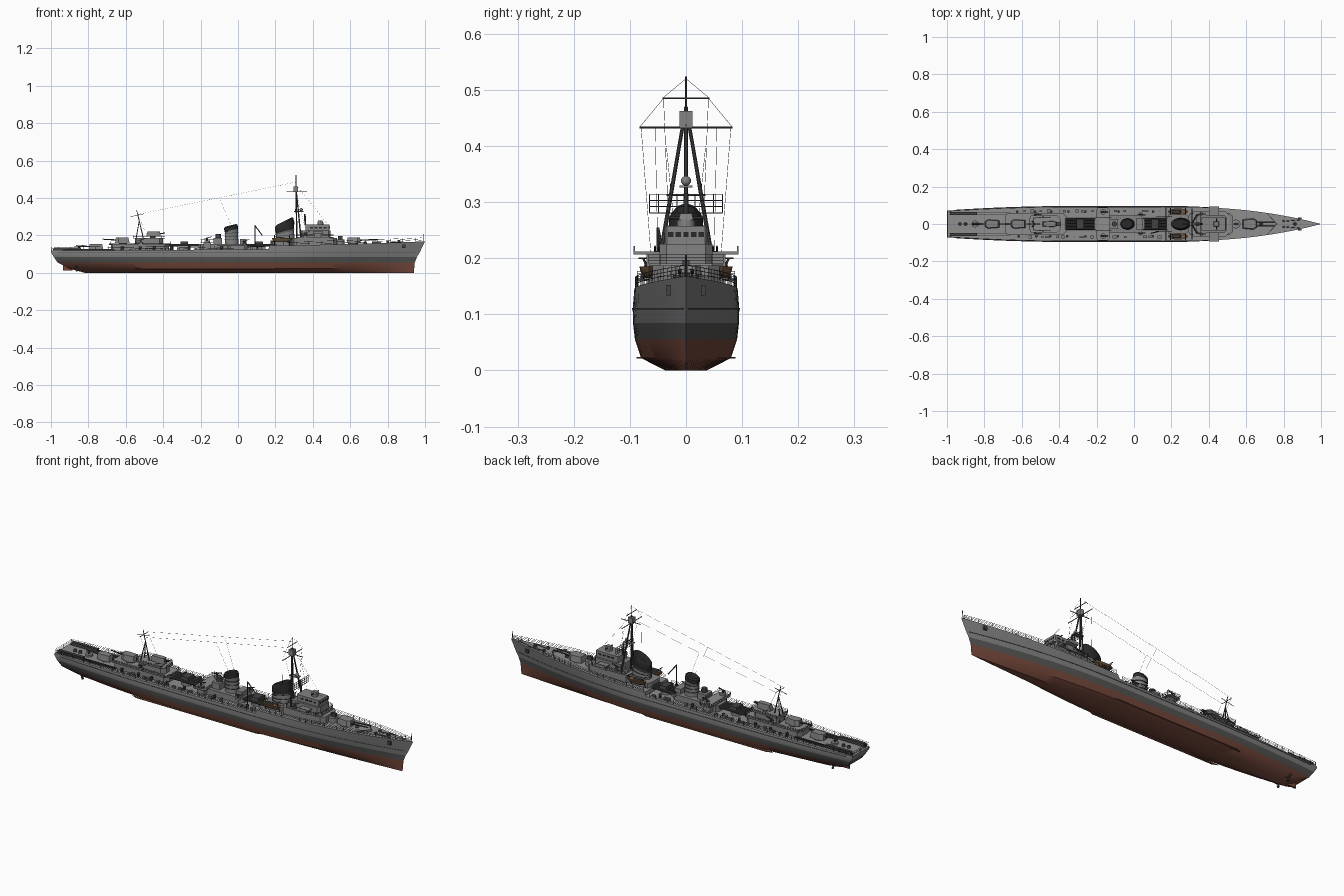
import bpy, math, random
from mathutils import Vector

if "Cube" in bpy.data.objects:
    bpy.data.objects.remove(bpy.data.objects["Cube"])
random.seed(4)

def material(name, c):
    m = bpy.data.materials.new(name)
    m.diffuse_color = (*c, 1)
    m.use_nodes = True
    m.node_tree.nodes["Principled BSDF"].inputs["Base Color"].default_value = m.diffuse_color
    return m
HULL = material("hull grey", (.20, .20, .20))
BOOT = material("boot topping grey", (.085, .085, .083))
RED = material("underwater red", (.17, .062, .042))
DECK = material("deck grey", (.27, .27, .27))
HOUSE = material("superstructure grey", (.23, .23, .23))
DARK = material("dark fittings", (.055, .055, .055))
BLACK = material("funnel black", (.022, .022, .022))
WOOD = material("boat brown", (.17, .10, .05))

def make(name, verts, faces, mats, idx=None, smooth=False):
    me = bpy.data.meshes.new(name)
    me.from_pydata([tuple(v) for v in verts], [], faces)
    for m in mats:
        me.materials.append(m)
    for i, p in enumerate(me.polygons):
        p.material_index = idx[i] if idx else 0
        p.use_smooth = smooth
    if smooth:
        me.set_sharp_from_angle(angle=math.radians(35))
    ob = bpy.data.objects.new(name, me)
    bpy.context.scene.collection.objects.link(ob)
    return ob

def prism(name, outline, z0, z1, mat, top=1.0):
    n = len(outline)
    cx = sum(p[0] for p in outline) / n
    cy = sum(p[1] for p in outline) / n
    v = [(x, y, z0) for x, y in outline] + [(cx+(x-cx)*top, cy+(y-cy)*top, z1) for x, y in outline]
    f = [(i, (i+1) % n, n+(i+1) % n, n+i) for i in range(n)]
    return make(name, v, f + [tuple(range(n))[::-1], tuple(range(n, 2*n))], [mat])

def box(name, x0, x1, hw, z0, z1, mat, y=0, top=1.0):
    return prism(name, [(x0, y-hw), (x1, y-hw), (x1, y+hw), (x0, y+hw)], z0, z1, mat, top)

def house(name, x0, x1, w, z0, z1, mat=HOUSE, c=.02):
    h = w - c
    o = [(x0+c*.5, -w), (x1-c, -w), (x1, -h), (x1, h), (x1-c, w), (x0+c*.5, w), (x0, h), (x0, -h)]
    prism(name, o, z0, z1, mat)
    return [(x, y, z1) for x, y in o]

def loft(name, rings, mats, n=20, dark_from=99):
    # stacked ellipses: (centre x, centre y, z, rx, ry, tilt)
    v, f, idx = [], [], []
    for cx, cy, z, rx, ry, t in rings:
        for k in range(n):
            a = 2*math.pi*k/n
            v.append((cx+rx*math.cos(a), cy+ry*math.sin(a), z+t*rx*math.cos(a)))
    for j in range(len(rings)-1):
        for k in range(n):
            f.append((j*n+k, j*n+(k+1) % n, j*n+n+(k+1) % n, j*n+n+k))
            idx.append(1 if j >= dark_from else 0)
    f += [tuple(range(n))[::-1], tuple(range(len(v)-n, len(v)))]
    idx += [0, len(mats)-1]
    return make(name, v, f, mats, idx, True)

def drum(name, x, y, r, z0, z1, mat, r2=None):
    return loft(name, [(x, y, z0, r, r, 0), (x, y, z1, r2 or r, r2 or r, 0)], [mat], 14)

def rods(name, segs, r, mat, n=4, taper=1.0):
    v, f = [], []
    for p, q in segs:
        p, q = Vector(p), Vector(q)
        d = (q-p).normalized()
        a = d.cross(Vector((0, 1, 0)) if abs(d.y) < .9 else Vector((1, 0, 0))).normalized()
        b, s = d.cross(a), len(v)
        for c, rr in ((p, r), (q, r*taper)):
            v += [c + (a*math.cos(t) + b*math.sin(t))*rr for t in (2*math.pi*(k+.5)/n for k in range(n))]
        f += [(s+k, s+(k+1) % n, s+n+(k+1) % n, s+n+k) for k in range(n)]
        f += [tuple(range(s, s+n))[::-1], tuple(range(s+n, s+2*n))]
    return make(name, v, f, [mat], None, n > 6)

def rail(pts, h, closed=True):
    pts = [Vector(p) for p in pts]
    up, out = Vector((0, 0, 1)), [(p, p+Vector((0, 0, h))) for p in pts]
    for p, q in zip(pts, pts[1:] + pts[:1] if closed else pts[1:]):
        out += [(p+up*h*t, q+up*h*t) for t in (.35, .67, 1)]
    return out

# Hull: levels of z, stern x, stem x, half beam, stern fullness, bow exponent
LEV = [(0, -.82, .94, 0, 0, 1.5), (0, -.82, .94, .037, .1, 1.3), (.022, -.90, .942, .08, .35, 1.4),
       (.055, -.965, .945, .091, .64, 1.6), (.085, -.985, .957, .0945, .72, 1.8),
       (.11, -1, .972, .095, .75, 2.0), (None, -1, 1, .092, .75, 2.3)]
def deck_z(x):
    return .146 + .022*((x-.17)/.83)**1.5 if x > .17 else .118 + .007*(x+1)
def hull_pt(l, X):
    z, xs, xe, w, aft, p = LEV[l]
    s = 1 - ((X-.2)/.8)**p if X > .2 else 1 - (1-aft)*((-.3-X)/.7)**2 if X < -.3 else 1
    return Vector((xs+(xe-xs)*(X+1)/2, w*s, deck_z(X) if z is None else z))
XS = sorted([-1+i/30 for i in range(61)] + [.1695, .1705, .985])
verts, faces, idx, n = [], [], [], len(LEV)
for X in XS:
    for l in range(n):
        p = hull_pt(l, X)
        verts += [p, Vector((p.x, -p.y, p.z))]
def vid(i, l, s):
    return (i*n+l)*2+s
MI = [0, 0, 0, 1, 2, 2]
for i in range(len(XS)-1):
    for l in range(n-1):
        q = (vid(i, l, 0), vid(i, l+1, 0), vid(i+1, l+1, 0), vid(i+1, l, 0))
        faces += [q, tuple(k+1 for k in q[::-1])]
        idx += [MI[l]]*2
    faces.append((vid(i, n-1, 0), vid(i, n-1, 1), vid(i+1, n-1, 1), vid(i+1, n-1, 0)))
    idx.append(3)
for l in range(1, n-1):
    faces.append((vid(0, l, 0), vid(0, l, 1), vid(0, l+1, 1), vid(0, l+1, 0)))
    idx.append(MI[l])
make("hull", verts, faces, [RED, BOOT, HULL, DECK], idx, True)

# Deck edge rails, side strake, bilge keels, stern gear
def flip(p, s):
    return Vector((p[0], p[1]*s, p[2]))
rails, strake, gear, bars = [], [], [], []
RX = [-.995+.0335*i for i in range(60)]
for s in (1, -1):
    for part in ([x for x in RX if x < .165], [x for x in RX if x > .175]):
        rails += rail([flip(hull_pt(6, x)*1, s) - Vector((0, s*.002, 0)) for x in part], .02, False)
    line = [flip(hull_pt(5, x), s) for x in RX[1:]]
    strake += list(zip(line, line[1:]))
    prism("bilge_keel", [(-.55, s*.076), (.2, s*.076), (.17, s*.088), (-.52, s*.088)], .021, .024, RED)
    gear.append(((-.55, s*.03, .014), (-.865, s*.035, .026)))
    gear.append(((-.82, s*.035, .025), (-.82, s*.03, .05)))
    for k in range(3):
        a = 2*math.pi*k/3 + .5
        box_c = (-.868, s*.035, .026)
        bars.append((box_c, (-.862, s*.035+.019*math.cos(a), .026+.019*math.sin(a))))
    for dy in (.05, .06):
        box("mine_rail", -.99, -.66, .002, .118, .126, DARK, y=s*dy)
    box("depth_charge_rack", -.985, -.84, .008, .119, .135, DARK, y=s*.056)
    box("anchor", .878, .895, .004, .134, .152, DARK, y=s*.031)
rails += rail([(-.996, -.067, .118), (-.996, 0, .118), (-.996, .067, .118)], .02, False)
rods("deck_rails", rails, .0007, DARK)
rods("side_strake", strake, .0022, BOOT)
rods("propeller_shafts", gear, .0045, RED, 8)
rods("propeller_blades", bars, .004, DARK, 4, 1.6)
box("rudder", -.935, -.885, .004, .012, .06, RED)

# Bridge tower, stepped from the forecastle deck upward
plat = []
house("bridge_base", .29, .53, .06, .14, .187)
plat += rail(house("bridge_deck", .31, .51, .066, .187, .191, DECK), .015)
house("bridge_middle", .335, .495, .047, .19, .225, HOUSE, .012)
box("bridge_wings", .40, .455, .094, .207, .212, HOUSE)
for s in (1, -1):
    box("wing_screen", .40, .455, .0015, .212, .222, HOUSE, y=s*.0925)
    box("wing_support", .41, .445, .012, .185, .207, HOUSE, y=s*.058)
    for k in range(4):
        box("side_window", .385+k*.024, .401+k*.024, .001, .238, .246, BLACK, y=s*.0375)
house("wheelhouse", .36, .49, .0375, .225, .257, HOUSE, .004)
for k in range(5):
    box("front_window", .4895, .491, .0048, .238, .247, BLACK, y=(k-2)*.0135)
drum("director_base", .44, 0, .016, .257, .268, HOUSE)
box("director", .425, .455, .013, .268, .28, HOUSE, top=.8)
rods("rangefinder", [((.44, -.03, .272), (.44, .03, .272))], .003, DARK, 8)
drum("forward_light_gun_stand", .545, 0, .024, .15, .178, HOUSE)
box("light_gun", .535, .56, .006, .178, .197, DARK)

# Main guns: forward twin turret and aft single mounts
def gun(x, z, d, w, ys, length=.1):
    drum("gun_base", x, 0, w*.9, z, z+.007, DARK)
    o = [(x-d*.035, -w*.8), (x+d*.025, -w), (x+d*.042, -w*.6), (x+d*.042, w*.6), (x+d*.025, w), (x-d*.035, w*.8)]
    prism("gun_shield", o[::d], z+.007, z+.036, HOUSE, .86)
    rods("gun_barrels", [((x+d*.03, y, z+.022), (x+d*(.035+length), y, z+.027)) for y in ys], .0038, DARK, 8, .7)
gun(.615, .152, 1, .03, (-.011, .011))
house("aft_deckhouse", -.68, -.37, .05, .115, .15)
plat += rail(house("aft_house_deck", -.69, -.36, .056, .15, .153, DECK), .014)
gun(-.755, .118, -1, .024, (0,), .075)
gun(-.615, .153, -1, .025, (0,), .075)
house("aft_control_house", -.55, -.40, .034, .153, .183)
plat += rail(house("aft_control_deck", -.56, -.39, .045, .183, .186, DECK), .014)
gun(-.455, .186, 1, .016, (-.005, .005), .03)

# Light anti-aircraft mounts
def flak(x, y, z, r=.015):
    drum("flak_stand", x, y, r, z, z+.01, HOUSE)
    drum("flak_pedestal", x, y, .005, z+.01, z+.022, DARK)
    rods("flak_barrels", [((x-.015, y+a, z+.02), (x+.025, y+a, z+.03)) for a in (-.003, .003)], .0016, DARK, 6)
flak(-.85, 0, .118, .018)
for s in (1, -1):
    flak(-.165, s*.065, .163)
    flak(.035, s*.05, .148, .012)
    flak(-.52, s*.05, .153, .012)
    flak(.36, s*.052, .191, .01)

# Funnels with sloping dark caps and their houses
house("fore_funnel_house", .175, .30, .05, .14, .172)
loft("fore_funnel", [(.252, 0, .17, .05, .032, 0), (.25, 0, .222, .048, .03, .25), (.249, 0, .245, .051, .032, .4),
                     (.247, 0, .268, .05, .03, .5), (.247, 0, .276, .042, .024, .5)], [HOUSE, BLACK], 24, 1)
house("aft_funnel_house", -.21, .055, .045, .12, .155)
loft("aft_funnel", [(-.033, 0, .15, .036, .03, 0), (-.035, 0, .222, .034, .028, .12), (-.036, 0, .228, .037, .031, .2),
                    (-.038, 0, .247, .036, .029, .25), (-.038, 0, .254, .029, .023, .25)], [HOUSE, BLACK], 24, 2)
for k in range(3):
    z = .18+k*.018
    loft("fore_funnel_band", [(.251, 0, z+d, .052, .034, .12*k) for d in (0, .003)], [DARK], 24)
    loft("aft_funnel_band", [(-.034, 0, z+d-.005, .0375, .0315, .04*k) for d in (0, .003)], [DARK], 24)
plat += rail(house("midship_platform", -.20, -.13, .087, .159, .163, DECK, .012), .014)
box("platform_house", -.185, -.145, .07, .12, .159, HOUSE)
box("searchlight_house", -.13, -.085, .028, .155, .187, HOUSE)
drum("aft_searchlight", -.105, 0, .014, .187, .208, DARK)
box("fan_house", .01, .045, .03, .155, .18, HOUSE)
rods("platform_rails", plat, .0007, DARK)
rods("boat_crane", [((.09, -.05, .12), (.09, -.05, .255)), ((.09, -.05, .253), (.13, -.04, .2))], .0028, DARK, 8)

# Boats on both sides of the fore funnel, with davits
for s in (1, -1):
    loft("ship_boat", [(.235, s*.066, .165, .035, .008, 0), (.235, s*.066, .176, .05, .015, 0),
                       (.235, s*.066, .185, .054, .017, 0)], [WOOD], 16)
    box("boat_cover", .205, .25, .009, .185, .192, DARK, y=s*.066, top=.8)
    rods("boat_davits", [((x, s*.05, z), (x, s*.085*t, .2)) for x in (.195, .275)
                         for z, t in ((.145, .9), (.2, 1))], .002, DARK, 6)

# Torpedo tubes, four in each bank
for x in (.11, -.29):
    drum("torpedo_turntable", x, 0, .028, .12, .138, HOUSE)
    rods("torpedo_tubes", [((x-.08, y, .147), (x+.08, y, .147)) for y in (-.024, -.008, .008, .024)], .008, DARK, 10)
    box("torpedo_shield", x-.02, x+.025, .03, .147, .168, DARK, top=.85)

# Foremast tripod with yards, lookout box, radar frame and searchlight
rods("foremast", [((.315, 0, .15), (.31, 0, .47)), ((.34, .055, .15), (.312, .006, .435)),
                  ((.34, -.055, .15), (.312, -.006, .435))], .0045, DARK, 8, .75)
rods("foremast_yards", [((.31, -.083, .433), (.31, .083, .433)), ((.26, 0, .437), (.37, 0, .437)),
                        ((.31, -.042, .485), (.31, .042, .485)), ((.31, 0, .46), (.31, 0, .524))], .0018, DARK, 6)
box("lookout_box", .298, .322, .012, .432, .462, HOUSE)
box("mast_platform", .30, .35, .012, .326, .33, HOUSE)
loft("mast_searchlight", [(.338, 0, .338+.009*math.sin(a), .009*math.cos(a), .009*math.cos(a), 0)
                          for a in (-1.4, -.8, -.3, .3, .8, 1.4)], [HOUSE], 12)
radar = [((.355, -.065, z), (.355, .065, z)) for z in (.281, .292, .303, .314)]
radar += [((.355, -.065+.01625*k, .281), (.355, -.065+.01625*k, .314)) for k in range(9)]
rods("radar_frame", radar, .0012, DARK)
rods("radar_post", [((.36, 0, .255), (.357, 0, .315))], .005, DARK, 8)

# Aft mast, flagstaffs and wire rigging
rods("aft_mast", [((-.505, 0, .18), (-.542, 0, .335)), ((-.55, .02, .153), (-.528, 0, .28)),
                  ((-.55, -.02, .153), (-.528, 0, .28))], .003, DARK, 8, .6)
rods("aft_yard", [((-.537, -.035, .312), (-.537, .035, .312)), ((-.575, 0, .3), (-.505, 0, .315))], .0014, DARK, 6)
rods("jackstaff", [((.99, 0, .165), (.992, 0, .207))], .0016, DARK, 6)
wires = [((.31, 0, .52), (.31, s*.042, .485)) for s in (1, -1)]
for s in (1, -1):
    wires += [((.31, s*.04, .485), (-.537, s*.033, .312)), ((.31, s*.083, .433), (.31, s*.04, .485)),
              ((.31, s*.08, .433), (.30, s*.06, .175)), ((.31, s*.055, .433), (.37, s*.05, .2)),
              ((-.537, s*.03, .312), (-.48, s*.04, .186)), ((-.1, s*.035, .40), (-.035, s*.02, .25))]
wires.append(((.31, 0, .47), (.48, 0, .26)))
rods("rigging_wires", wires, .0004, DARK, 3)

# Forecastle breakwater, capstans and chains, then small deck lockers and vents
for s in (1, -1):
    prism("breakwater", [(.765, 0), (.72, s*.05), (.716, s*.05), (.76, 0)][::s], .15, .168, HOUSE)
    rods("anchor_chain", [((.80, s*.014, .161), (.885, s*.022, .165))], .002, DARK, 6)
    drum("capstan", .80, s*.016, .007, .158, .17, DARK)
    for k in range(26):
        x = -.62 + k*.03 + random.uniform(-.008, .008)
        if abs(x+.165) < .05 or abs(x+.01) < .03:
            continue
        w, z = random.uniform(.004, .008), deck_z(x)-.001
        if k % 3:
            box("deck_locker", x, x+random.uniform(.01, .022), w, z, z+random.uniform(.008, .018), HOUSE, y=s*.069)
        else:
            drum("deck_vent", x, s*.066, .005, z, z+.02, DARK, .007)
for x in (-.93, -.90, .68, .86):
    drum("hatch_vent", x, 0, .009, deck_z(x)-.001, deck_z(x)+.012, DARK, .007)
